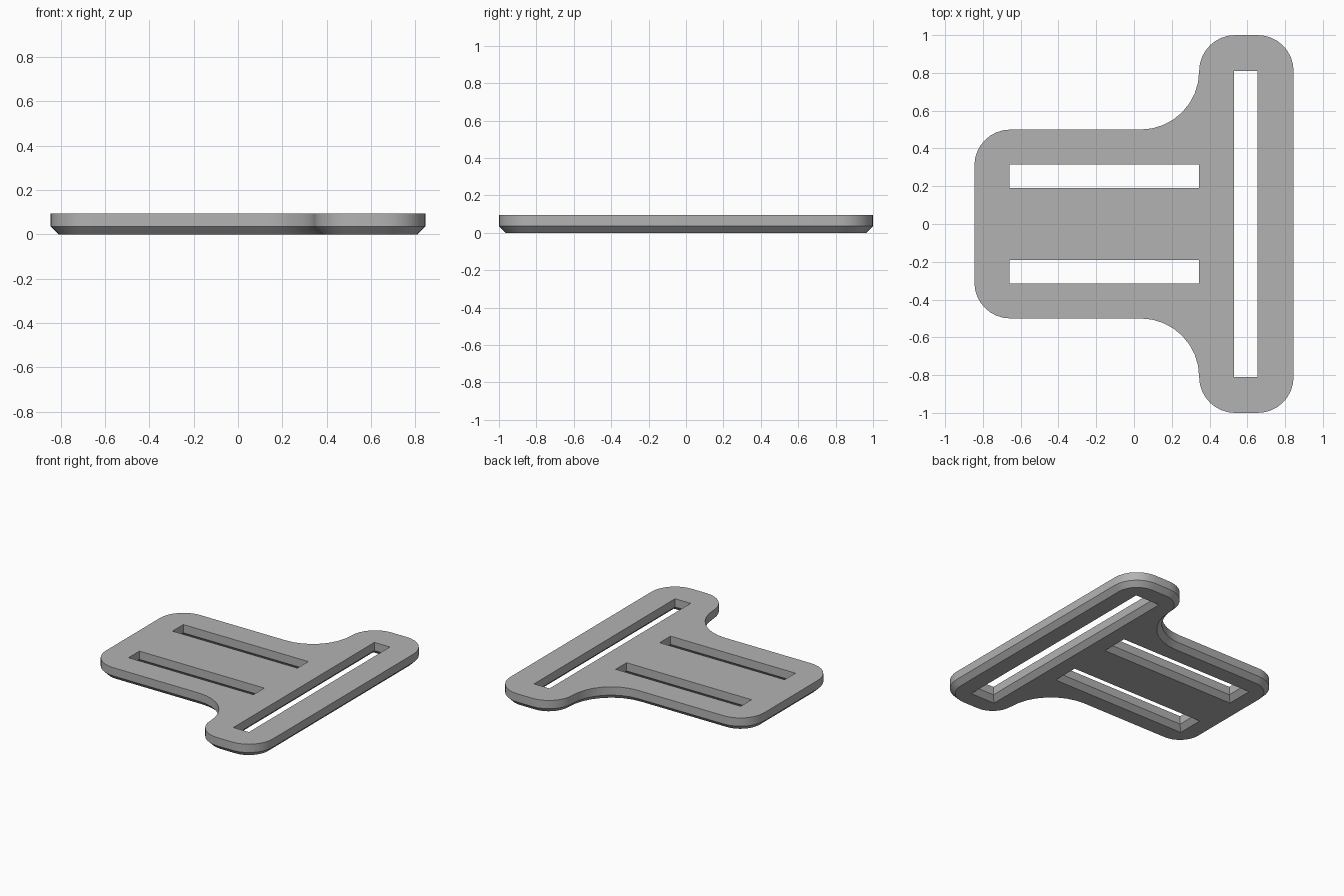
import bpy
import bmesh
from math import cos, sin, radians

cube = bpy.data.objects.get("Cube")
if cube:
    bpy.data.objects.remove(cube)

HEIGHT, CHAMFER, STEPS = 0.095, 0.035, 8

# Arcs of the back half outline: centre x, centre y, radius, start, end, inset sign
ARCS = [
    (0.655, 0.81, 0.19, 0, 90, -1),
    (0.535, 0.81, 0.19, 90, 180, -1),
    (0.035, 0.81, 0.31, 0, -90, 1),
    (-0.655, 0.31, 0.19, 90, 180, -1),
]
# Slots: x min, x max, y min, y max
SLOTS = [
    (-0.66, 0.345, 0.19, 0.315),
    (-0.66, 0.345, -0.315, -0.19),
    (0.53, 0.655, -0.81, 0.81),
]


def outline(inset):
    """Rounded T outline, mirrored front to back."""
    half = []
    for cx, cy, r, a0, a1, sign in ARCS:
        r += sign * inset
        first = 1 if sign > 0 else 0      # the fillet shares its first point
        for i in range(first, STEPS + 1):
            a = radians(a0 + (a1 - a0) * i / STEPS)
            half.append((cx + r * cos(a), cy + r * sin(a)))
    return half + [(x, -y) for x, y in reversed(half)]


def slot(bounds, grow):
    x0, x1, y0, y1 = bounds
    x0, x1, y0, y1 = x0 - grow, x1 + grow, y0 - grow, y1 + grow
    return [(x0, y0), (x1, y0), (x1, y1), (x0, y1)]


bm = bmesh.new()
levels = [(0, CHAMFER), (CHAMFER, 0), (HEIGHT, 0)]
caps = {0: [], HEIGHT: []}
shapes = [outline] + [lambda d, b=b: slot(b, d) for b in SLOTS]

# Walls and lower chamfers of the outline and the slots
for shape in shapes:
    rings = [[bm.verts.new((x, y, z)) for x, y in shape(d)] for z, d in levels]
    n = len(rings[0])
    for low, high in zip(rings, rings[1:]):
        for i in range(n):
            j = (i + 1) % n
            bm.faces.new((low[i], low[j], high[j], high[i]))
    for z, ring in ((0, rings[0]), (HEIGHT, rings[-1])):
        caps[z] += [bm.edges.get((ring[i], ring[(i + 1) % n])) for i in range(n)]

# Flat top and bottom with slot openings
for z, edges in caps.items():
    bmesh.ops.triangle_fill(bm, edges=edges, use_beauty=True, normal=(0, 0, 1 if z else -1))
bmesh.ops.recalc_face_normals(bm, faces=bm.faces)

mesh = bpy.data.meshes.new("strap_buckle")
bm.to_mesh(mesh)
bm.free()
buckle = bpy.data.objects.new("strap_buckle", mesh)
bpy.context.collection.objects.link(buckle)

# Grey material
grey = bpy.data.materials.new("plain_grey")
grey.use_nodes = True
colour = (0.45, 0.45, 0.45, 1)
grey.diffuse_color = colour
grey.node_tree.nodes["Principled BSDF"].inputs["Base Color"].default_value = colour
mesh.materials.append(grey)

bpy.context.view_layer.objects.active = buckle
buckle.select_set(True)
bpy.ops.object.shade_smooth_by_angle(angle=radians(30))
